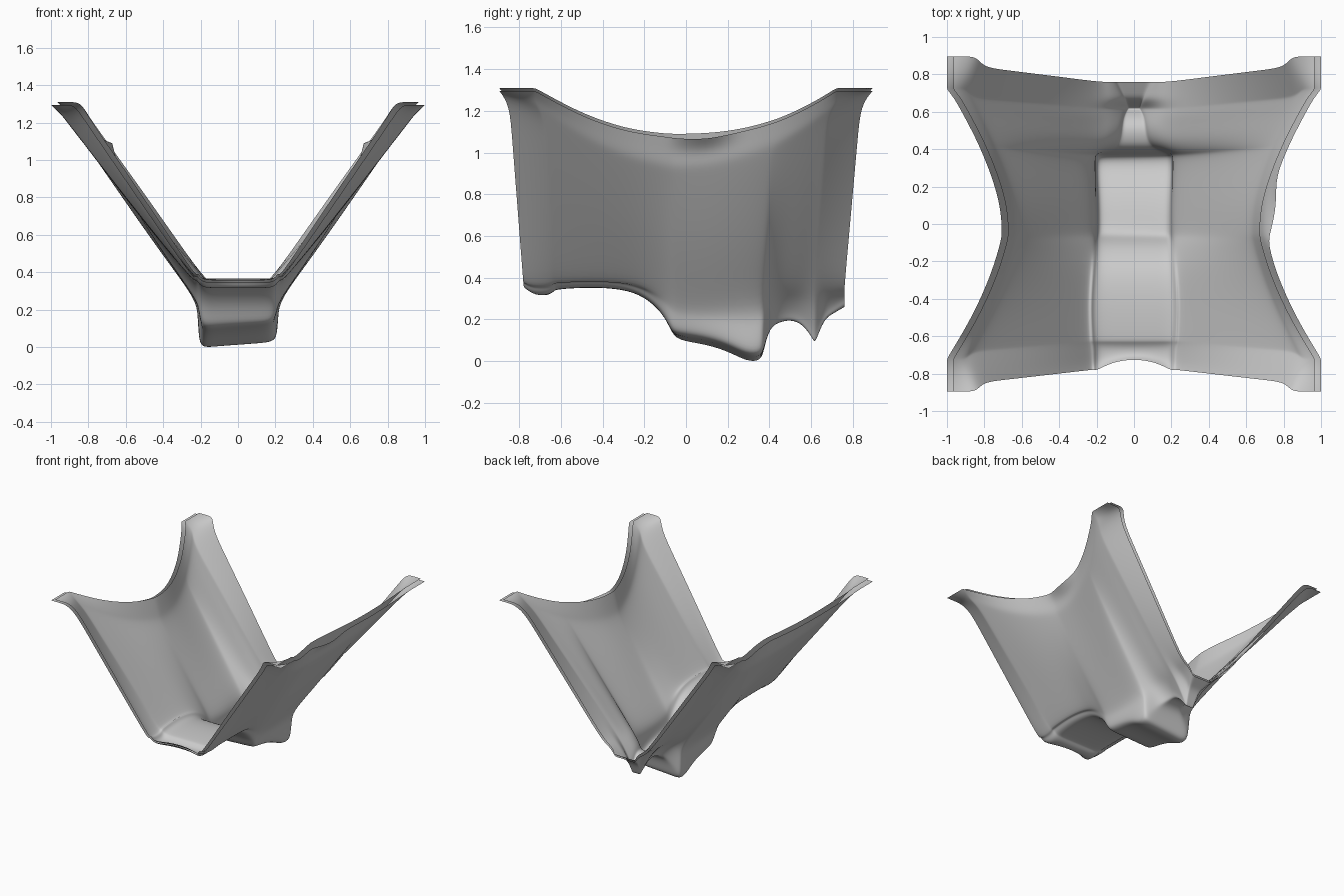
import bpy, math

if "Cube" in bpy.data.objects:
    bpy.data.objects.remove(bpy.data.objects["Cube"])

# Floor stations, front to back: y, floor z, floor half width, knee x, knee z
STATIONS = [
    (-.78, .345, .21, .245, .375), (-.74, .315, .21, .25, .365), (-.66, .315, .21, .255, .365),
    (-.62, .345, .22, .26, .375), (-.45, .355, .23, .265, .38), (-.30, .345, .22, .26, .375),
    (-.20, .31, .21, .255, .36), (-.11, .23, .20, .245, .32), (-.07, .14, .195, .235, .28),
    (-.04, .11, .195, .23, .26), (.08, .095, .195, .225, .25), (.20, .06, .20, .225, .25),
    (.29, .01, .205, .225, .25), (.36, .01, .205, .225, .26), (.375, .06, .19, .225, .29),
    (.40, .16, .12, .225, .33), (.45, .19, .08, .22, .36), (.52, .20, .07, .21, .36),
    (.575, .16, .06, .20, .36), (.62, .085, .035, .20, .36), (.66, .20, .05, .20, .36),
    (.70, .225, .07, .20, .36), (.76, .26, .10, .20, .36)]


def lerp(a, b, f):
    return a + (b - a) * f


def top_edge(y):
    """Hanging side edge between two pinned corners, plus the hem row below it."""
    a = abs(y)
    q = min(a / .72, 1)
    r = max(0, (a - .72) / .175)
    tx, tz = .70 + .29 * q ** 1.5, 1.075 + .22 * q ** 2.2
    dx = .035 + .025 * q * q + .055 * r
    dz = (.14 - .07 * q) * (1 - r)
    return (tx, tz), (tx - dx, tz - dz)


def half_section(st, side, inner):
    """One cross-section from the centre out to the side edge."""
    y, zf, w, kx, kz = st
    yt = y * (.895 / (.78 if y < 0 else .76))
    (tx, tz), (px, pz) = top_edge(yt)
    notch = .06 if y < -.77 else (.04 if y < -.7 else 0)
    tilt = .08 * side if -.05 < y < .37 else 0
    pts = [(0, y + notch, zf),
           (w * .55, y + notch * .7, zf + tilt * w * .5),
           (w * .92, y, zf + tilt * w),
           (w + .005, y, zf + .035 + tilt * w),
           (lerp(w, kx, .5), y, lerp(zf + .03, kz, .6)),
           (kx, y, kz)]
    for f in (.25, .5, .75, .93):
        # straight, taut panel with a slight outward belly between the corners
        b = .012 * math.sin(math.pi * f) * math.cos(yt * 1.7)
        pts.append((lerp(kx, px, f) + .8 * b, lerp(y, yt, f * .62),
                    lerp(kz, pz, f) - .6 * b))
    pts.append((px, lerp(y, yt, .95 if abs(yt) < .85 else 1), pz))
    # small outward lip half way along the right outer edge
    lip = math.exp(-((yt - .05) / .1) ** 2) if side > 0 and not inner else 0
    pts.append((lerp(px, tx, .5), yt, lerp(pz, tz, .5)))
    pts.append((tx + .01 * (abs(yt) > .71) + .06 * lip, yt, tz - .02 * lip))
    out = []
    for i, (x, yy, z) in enumerate(pts):
        if inner:
            x -= .022 * min(1, max(0, (i - 2) / 5)) + (.012 if i > 9 else 0)
            z += .014
        out.append((x * side, yy, z))
    return out


def all_stations():
    """Extra rows where the pinned corners begin and end."""
    rows = list(STATIONS)
    for a, b, f in ((0, 1, .12), (2, 3, .75), (18, 19, .8), (21, 22, .88)):
        rows.append(tuple(lerp(p, q, f) for p, q in zip(STATIONS[a], STATIONS[b])))
    return sorted(rows)


def cloth_sheet(name, inner):
    verts, faces = [], []
    rows = all_stations()
    for st in rows:
        left = half_section(st, -1, inner)
        right = half_section(st, 1, inner)
        verts += left[:0:-1] + right
    n = len(verts) // len(rows)
    for r in range(len(rows) - 1):
        for c in range(n - 1):
            a = r * n + c
            faces.append((a, a + 1, a + n + 1, a + n))
    mesh = bpy.data.meshes.new(name)
    mesh.from_pydata(verts, [], faces)
    mesh.polygons.foreach_set("use_smooth", [True] * len(faces))
    ob = bpy.data.objects.new(name, mesh)
    bpy.context.collection.objects.link(ob)
    sub = ob.modifiers.new("smooth_drape", 'SUBSURF')
    sub.levels = sub.render_levels = 2
    sub.boundary_smooth = 'PRESERVE_CORNERS'
    return ob


# Two layers of draped cloth lying against each other
cloth_sheet("outer_cloth", False)
cloth_sheet("inner_cloth", True)
